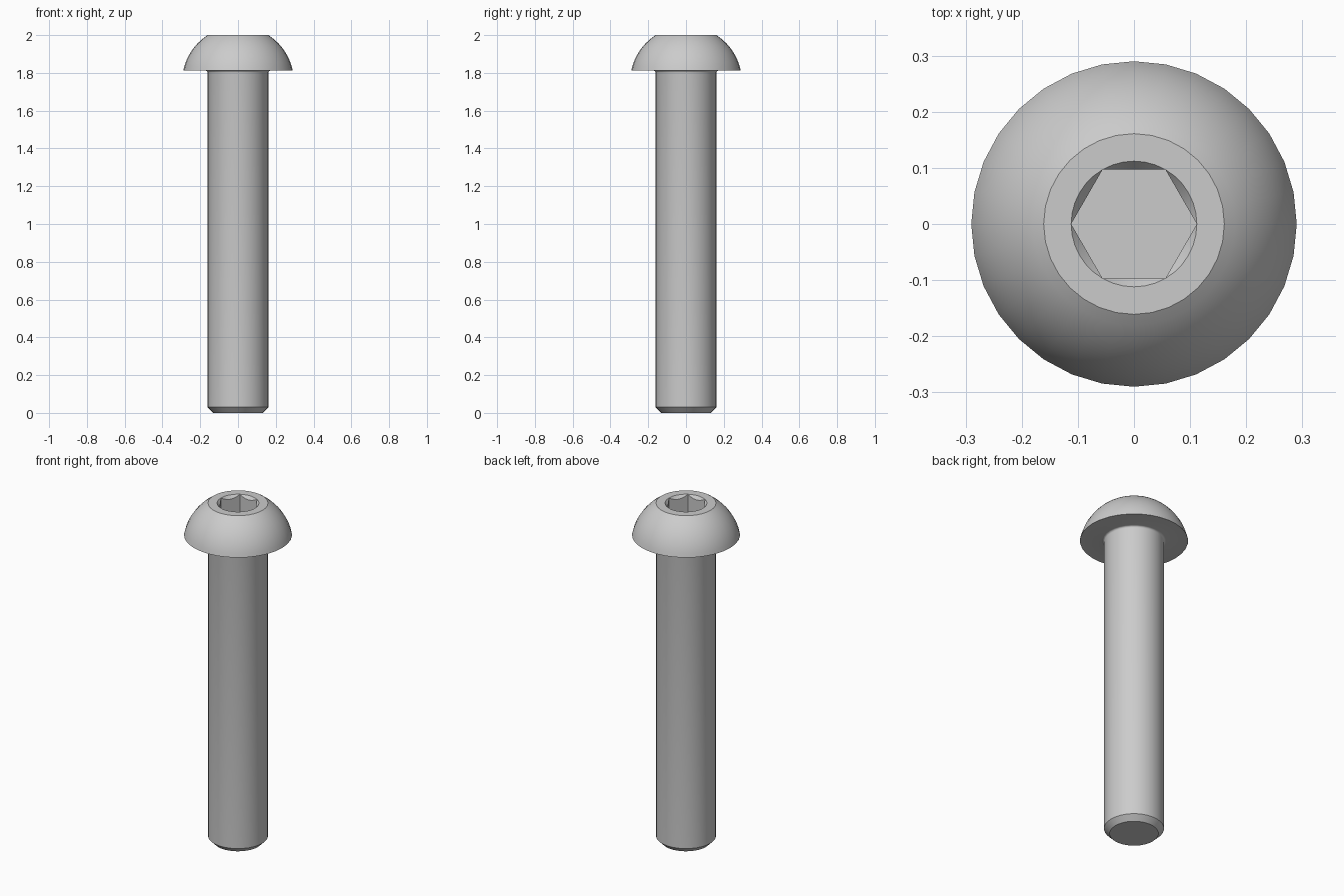
import bpy, bmesh, math
from math import sin, cos, pi

if "Cube" in bpy.data.objects:
    bpy.data.objects.remove(bpy.data.objects["Cube"])

SEG = 32             # sides of the round parts
HEAD_R, TOP_R, BASE_Z = 0.29, 0.161, 1.812
SHANK_R, FILLET = 0.161, 0.011
SOCKET_R, SOCKET_DEPTH = 0.112, 0.11
WALL_STEPS = 6       # segments across each hexagon flat

bm = bmesh.new()


def add_ring(points):
    return [bm.verts.new(p) for p in points]


def circle(r, z, n=SEG):
    return add_ring([(r * cos(2 * pi * i / n), r * sin(2 * pi * i / n), z) for i in range(n)])


def bridge(a, b):
    n = len(a)
    for i in range(n):
        j = (i + 1) % n
        bm.faces.new((a[i], a[j], b[j], b[i]))


def loop_edges(ring):
    return [bm.edges.get((ring[i], ring[(i + 1) % len(ring)])) for i in range(len(ring))]


# Outer profile: chamfered tip, shank, fillet under the head, domed head
profile = [(0.131, 0), (SHANK_R, 0.03), (SHANK_R, BASE_Z - FILLET)]
for k in range(1, 5):
    a = k / 4 * pi / 2
    profile.append((SHANK_R + FILLET * (1 - cos(a)), BASE_Z - FILLET + FILLET * sin(a)))
h = 2 - BASE_Z
c = (TOP_R ** 2 + h ** 2 - HEAD_R ** 2) / (2 * h)      # dome centre above the base
R = math.hypot(HEAD_R, c)
a0, a1 = math.atan2(-c, HEAD_R), math.atan2(h - c, TOP_R)
for k in range(11):
    a = a0 + (a1 - a0) * k / 10
    profile.append((R * cos(a), BASE_Z + c + R * sin(a)))

rings = [circle(r, z) for r, z in profile]
for low, high in zip(rings, rings[1:]):
    bridge(low, high)
bm.faces.new(rings[0])

# Hexagonal socket with a conical lead-in
n = 6 * WALL_STEPS
rim = circle(SOCKET_R, 2, n)
apothem = SOCKET_R * cos(pi / 6)
upper, floor = [], []
for i in range(n):
    a = 2 * pi * i / n
    r = apothem / cos(a % (pi / 3) - pi / 6)
    # a hair of drop at the corners keeps the lead-in faces valid
    upper.append((r * cos(a), r * sin(a), 2 - 0.0005 - 1.2 * (SOCKET_R - r)))
    floor.append((r * cos(a), r * sin(a), 2 - SOCKET_DEPTH))
upper, floor = add_ring(upper), add_ring(floor)
bridge(rim, upper)
bridge(upper, floor)
bm.faces.new(floor)

# Flat ring on top of the head
bmesh.ops.triangle_fill(bm, use_beauty=True, use_dissolve=False,
                        edges=loop_edges(rings[-1]) + loop_edges(rim))
bmesh.ops.recalc_face_normals(bm, faces=bm.faces)

mesh = bpy.data.meshes.new("socket_bolt")
bm.to_mesh(mesh)
bm.free()
bolt = bpy.data.objects.new("socket_bolt", mesh)
bpy.context.collection.objects.link(bolt)

steel = bpy.data.materials.new("grey_steel")
steel.diffuse_color = (0.6, 0.6, 0.6, 1)
steel.use_nodes = True
steel.node_tree.nodes["Principled BSDF"].inputs["Base Color"].default_value = steel.diffuse_color
mesh.materials.append(steel)

bpy.context.view_layer.objects.active = bolt
bolt.select_set(True)
bpy.ops.object.shade_smooth_by_angle(angle=math.radians(30))
